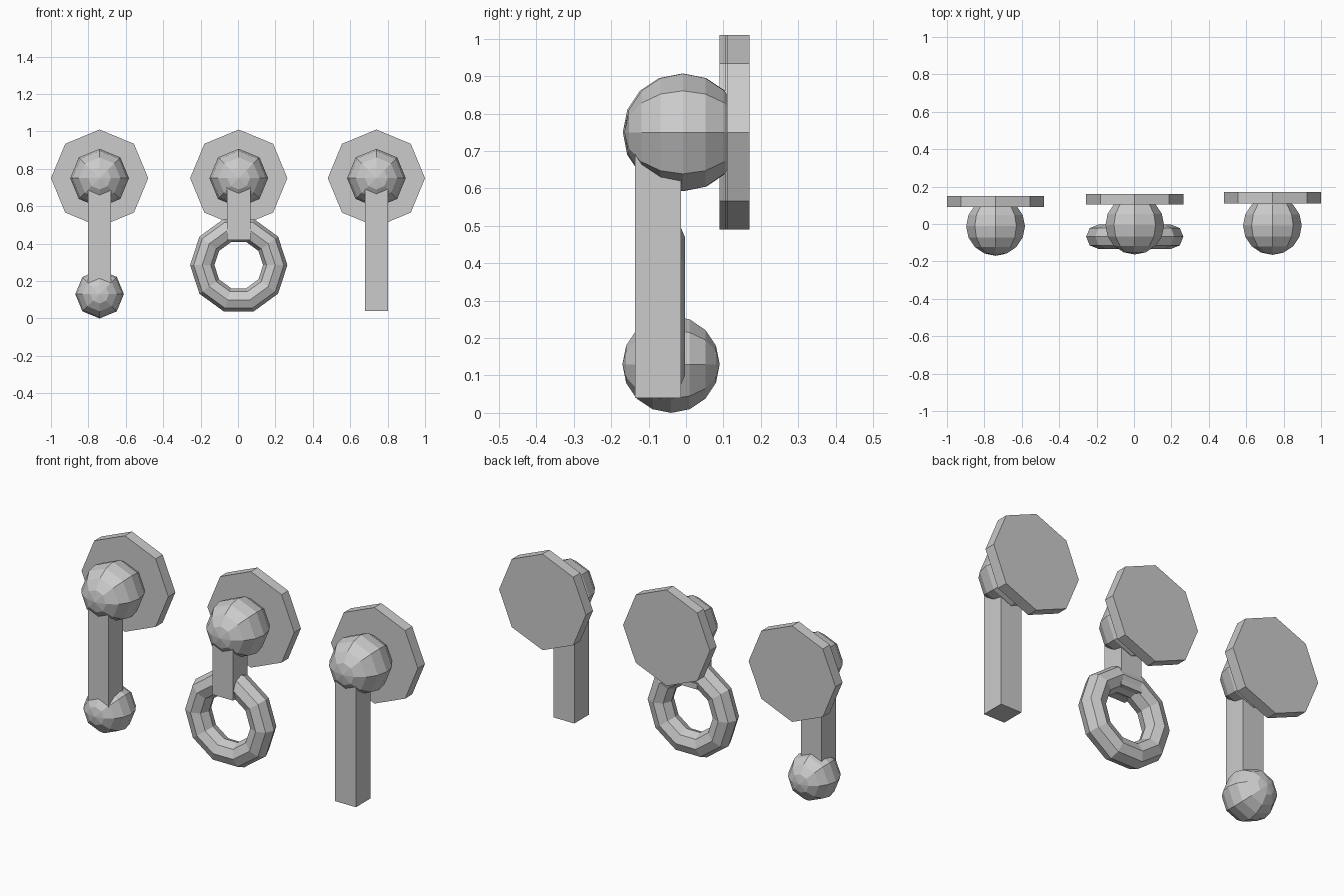
import bpy
from math import pi

if "Cube" in bpy.data.objects:
    bpy.data.objects.remove(bpy.data.objects["Cube"])

FACING = (pi / 2, 0, 0)   # turns a primitive's axis from z to y


def plate(name, x, y0, y1):
    bpy.ops.mesh.primitive_cylinder_add(vertices=8, radius=0.26, depth=y1 - y0,
                                        location=(x, (y0 + y1) / 2, 0.75), rotation=FACING)
    bpy.context.object.name = name


def ball(name, x, y, z, r):
    bpy.ops.mesh.primitive_uv_sphere_add(segments=8, ring_count=8, radius=r,
                                         location=(x, y, z), rotation=FACING)
    bpy.context.object.name = name


def bar(name, x, z0, z1):
    bpy.ops.mesh.primitive_cube_add(size=1, location=(x, -0.075, (z0 + z1) / 2))
    ob = bpy.context.object
    ob.name = name
    ob.scale = (0.124, 0.124, z1 - z0)


# Three handles: side, x, plate front and back, ball y, bar bottom
handles = [
    ("left", -0.74, 0.09, 0.15, -0.012, 0.15),
    ("middle", 0.004, 0.104, 0.161, -0.006, 0.42),
    ("right", 0.74, 0.11, 0.17, -0.008, 0.04),
]
for side, x, y0, y1, by, z0 in handles:
    plate(side + "_wall_plate", x, y0, y1)
    ball(side + "_pivot_ball", x, by, 0.75, 0.157)
    bar(side + "_handle_bar", x, z0, 0.74)

# Round knob on the left handle
ball("left_end_knob", -0.74, -0.04, 0.13, 0.13)

# Pull ring on the middle handle
bpy.ops.mesh.primitive_torus_add(major_segments=10, minor_segments=8,
                                 major_radius=0.195, minor_radius=0.065,
                                 location=(0.004, -0.068, 0.285), rotation=FACING)
bpy.context.object.name = "middle_pull_ring"
